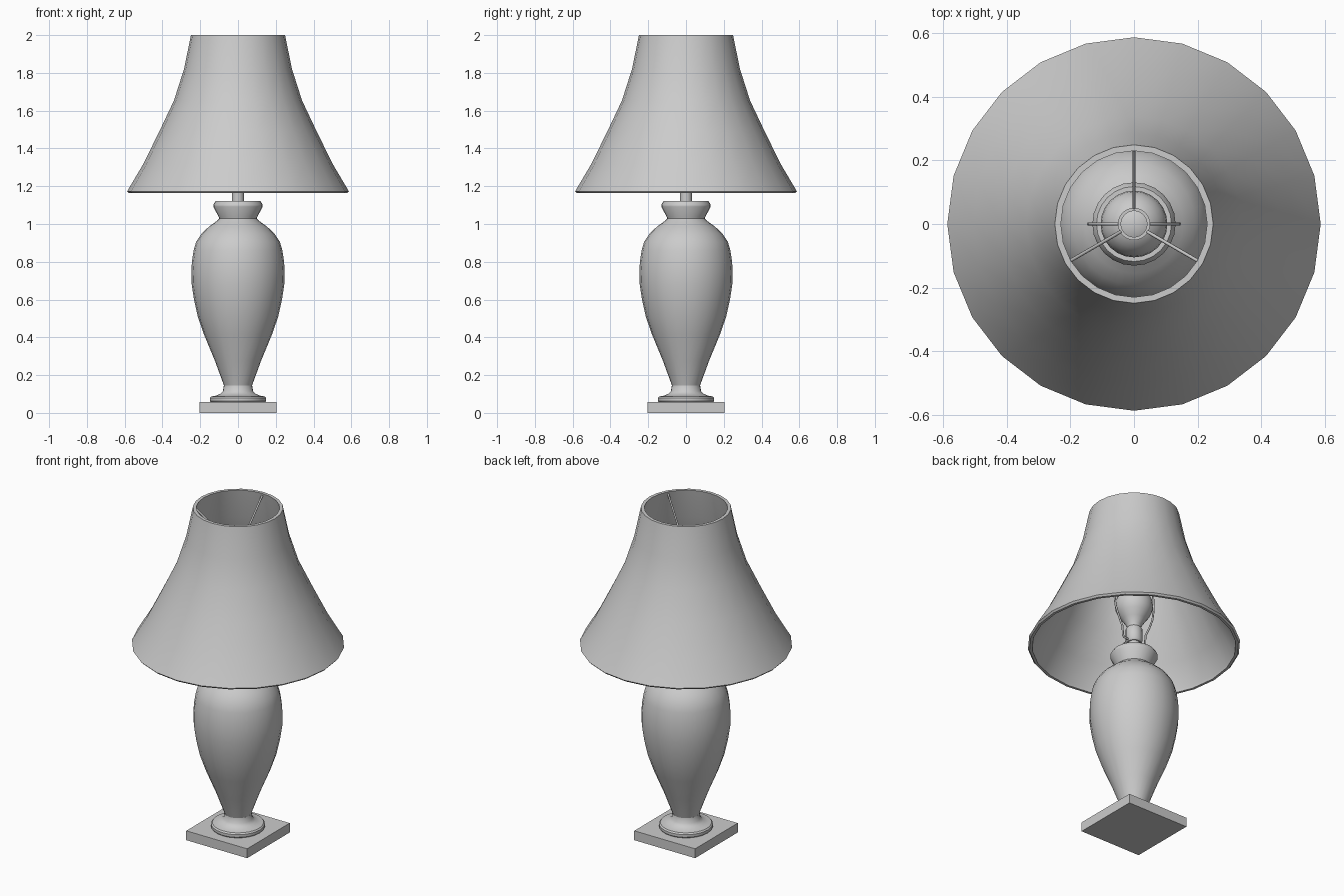
import bpy, bmesh, math
from mathutils import Vector

if "Cube" in bpy.data.objects:
    bpy.data.objects.remove(bpy.data.objects["Cube"])

grey = bpy.data.materials.new("plain_grey")
grey.diffuse_color = (0.6, 0.6, 0.6, 1)
grey.use_nodes = True
grey.node_tree.nodes["Principled BSDF"].inputs["Base Color"].default_value = grey.diffuse_color


def finish(name, bm, angle=40):
    bmesh.ops.recalc_face_normals(bm, faces=bm.faces)
    me = bpy.data.meshes.new(name)
    bm.to_mesh(me)
    bm.free()
    ob = bpy.data.objects.new(name, me)
    bpy.context.collection.objects.link(ob)
    me.materials.append(grey)
    bpy.ops.object.select_all(action='DESELECT')
    ob.select_set(True)
    bpy.context.view_layer.objects.active = ob
    bpy.ops.object.shade_smooth_by_angle(angle=math.radians(angle))
    return ob


def lathe(name, profile, sides=24, closed=False):
    """Spin (radius, height) points round the z axis."""
    bm = bmesh.new()
    rings = []
    for r, z in profile:
        if r == 0:
            rings.append([bm.verts.new((0, 0, z))] * sides)
        else:
            rings.append([bm.verts.new((r * math.cos(2 * math.pi * i / sides),
                                        r * math.sin(2 * math.pi * i / sides), z))
                          for i in range(sides)])
    pairs = list(zip(rings, rings[1:]))
    if closed:
        pairs.append((rings[-1], rings[0]))
    for a, b in pairs:
        for i in range(sides):
            j = (i + 1) % sides
            quad = list(dict.fromkeys((a[i], a[j], b[j], b[i])))
            bm.faces.new(quad)
    return finish(name, bm)


def wire(name, points, radius, sides=8):
    """Sweep a round section along a path that stays in one upright plane."""
    pts = [Vector(p) for p in points]
    flat = pts[-1] - pts[0]
    side = Vector((-flat.y, flat.x, 0)).normalized()
    bm = bmesh.new()
    rings = []
    for i, p in enumerate(pts):
        t = (pts[min(i + 1, len(pts) - 1)] - pts[max(i - 1, 0)]).normalized()
        up = t.cross(side).normalized()
        rings.append([bm.verts.new(p + radius * (side * math.cos(a) + up * math.sin(a)))
                      for a in (2 * math.pi * k / sides for k in range(sides))])
    for a, b in zip(rings, rings[1:]):
        for i in range(sides):
            j = (i + 1) % sides
            bm.faces.new((a[i], a[j], b[j], b[i]))
    bm.faces.new(rings[0])
    bm.faces.new(rings[-1])
    return finish(name, bm, 60)


# Square plinth
bm = bmesh.new()
bmesh.ops.create_cube(bm, size=1)
for v in bm.verts:
    v.co = (v.co.x * 0.41, v.co.y * 0.41, (v.co.z + 0.5) * 0.057)
finish("plinth", bm)

# Turned foot and urn body
lathe("foot", [(0, 0.055), (0.142, 0.055), (0.149, 0.063), (0.149, 0.079), (0.142, 0.087),
               (0.12, 0.09), (0.095, 0.1), (0.08, 0.115), (0.075, 0.145), (0, 0.145)])
lathe("urn_body", [(0, 0.14), (0.073, 0.14), (0.078, 0.155), (0.122, 0.275), (0.18, 0.415),
                   (0.213, 0.51), (0.233, 0.6), (0.245, 0.68), (0.247, 0.745),
                   (0.244, 0.8), (0.235, 0.86), (0.222, 0.905), (0.192, 0.95),
                   (0.155, 0.985), (0.12, 1.01), (0.1, 1.028), (0, 1.028)])
lathe("neck_collar", [(0, 1.02), (0.098, 1.02), (0.102, 1.037), (0.131, 1.092),
                      (0.131, 1.102), (0.118, 1.122), (0, 1.122)])

# Stem, socket and bulb
lathe("stem", [(0, 1.11), (0.032, 1.11), (0.032, 1.19), (0, 1.19)], 16)
lathe("socket", [(0, 1.185), (0.038, 1.185), (0.046, 1.195), (0.046, 1.27),
                 (0.038, 1.28), (0, 1.28)], 16)
bulb = [(0.036, 1.27), (0.042, 1.295), (0.065, 1.33), (0.09, 1.365)]
bulb += [(0.105 * math.cos(math.radians(a)), 1.42 + 0.105 * math.sin(math.radians(a)))
         for a in range(-15, 90, 15)]
lathe("bulb", bulb + [(0, 1.525)])

# Switch key with a round knob
wire("switch_key", [(0, -0.04, 1.21), (0, -0.07, 1.21)], 0.006)
wire("switch_knob", [(0, -0.066, 1.21), (0, -0.082, 1.21)], 0.013, 10)

# Harp wires, mirrored on both sides of the bulb
for s, tag in ((-1, "left"), (1, "right")):
    path = [(0.04, 1.195), (0.072, 1.197), (0.08, 1.21), (0.082, 1.26), (0.11, 1.32),
            (0.133, 1.38), (0.142, 1.45), (0.138, 1.53), (0.122, 1.62),
            (0.1, 1.7), (0.075, 1.76), (0.044, 1.785)]
    wire("harp_" + tag, [(s * x, 0, z) for x, z in path], 0.0055)

# Ring and three spokes that carry the shade
lathe("spider_ring", [(0.041, 1.777), (0.051, 1.777), (0.051, 1.793), (0.041, 1.793)],
      closed=True)
for n, deg in enumerate((90, 210, 330)):
    c, s = math.cos(math.radians(deg)), math.sin(math.radians(deg))
    wire("shade_spoke_%d" % (n + 1),
         [(0.046 * c, 0.046 * s, 1.785), (0.233 * c, 0.233 * s, 1.985)], 0.0055)

# Flared shade with thickness and a rolled lower edge
outer = [(0.578, 1.163), (0.587, 1.173), (0.503, 1.315), (0.418, 1.487),
         (0.339, 1.654), (0.286, 1.82), (0.249, 2.0)]
inner = [(0.23, 2.0), (0.267, 1.82), (0.32, 1.65), (0.4, 1.48), (0.485, 1.31), (0.56, 1.18),
         (0.563, 1.163)]
lathe("shade", outer + inner, closed=True)
